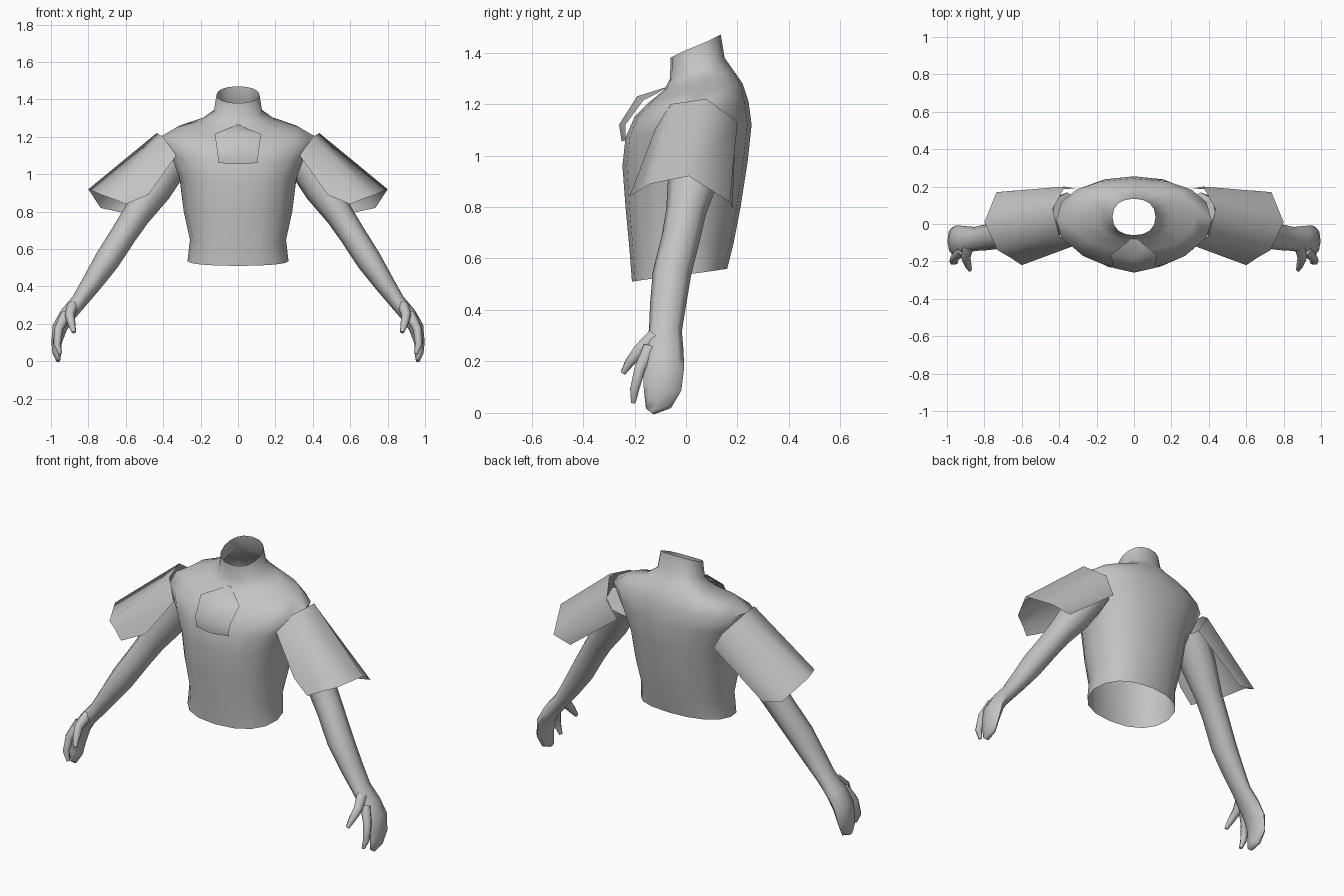
import bpy, math
from mathutils import Vector

cloth = bpy.data.materials.new("plain_grey")
cloth.diffuse_color = (0.55, 0.55, 0.55, 1)


def make(name, verts, faces, mirror=False, angle=75):
    me = bpy.data.meshes.new(name)
    me.from_pydata(verts, [], faces)
    me.materials.append(cloth)
    ob = bpy.data.objects.new(name, me)
    bpy.context.collection.objects.link(ob)
    bpy.ops.object.select_all(action='DESELECT')
    ob.select_set(True)
    bpy.context.view_layer.objects.active = ob
    bpy.ops.object.shade_smooth_by_angle(angle=math.radians(angle))
    if mirror:
        ob.modifiers.new("mirror", 'MIRROR').use_mirror_merge = False
    return ob


def loft(rings, closed=True, caps=False):
    n = len(rings[0])
    verts = [v for r in rings for v in r]
    faces = []
    for i in range(len(rings) - 1):
        for j in range(n if closed else n - 1):
            k = (j + 1) % n
            faces.append((i * n + j, i * n + k, (i + 1) * n + k, (i + 1) * n + j))
    if caps:
        faces.append(tuple(reversed(range(n))))
        faces.append(tuple(range(len(verts) - n, len(verts))))
    return verts, faces


def limb(name, path, sides=8):
    """Tapered tube through (x, y, z, thickness, depth along y)."""
    pts = [Vector(p[:3]) for p in path]
    rings = []
    for i, p in enumerate(path):
        t = (pts[min(i + 1, len(pts) - 1)] - pts[max(i - 1, 0)]).normalized()
        across = Vector((0, 1, 0)).cross(t).normalized()
        depth = t.cross(across).normalized()
        rings.append([pts[i] + across * p[3] * math.cos(a) + depth * p[4] * math.sin(a)
                      for a in (2 * math.pi * k / sides for k in range(sides))])
    return make(name, *loft(rings, caps=True), mirror=True)


# Shirt body, open at hem and neck: front z, side z, back z, half width, front y, back y
levels = [
    (0.51, 0.535, 0.56, 0.27, -0.21, 0.16),
    (0.64, 0.65, 0.66, 0.257, -0.22, 0.185),
    (0.80, 0.80, 0.80, 0.29, -0.235, 0.212),
    (0.96, 0.98, 0.98, 0.313, -0.247, 0.24),
    (1.07, 1.10, 1.12, 0.37, -0.235, 0.255),
    (1.15, 1.20, 1.21, 0.415, -0.20, 0.243),
    (1.21, 1.25, 1.28, 0.33, -0.14, 0.22),
    (1.255, 1.285, 1.33, 0.20, -0.085, 0.185),
    (1.30, 1.33, 1.38, 0.13, -0.062, 0.15),
    (1.38, 1.425, 1.47, 0.115, -0.06, 0.135),
]
rings = []
for zf, zs, zb, rx, yf, yb in levels:
    ring = []
    for k in range(16):
        a = 2 * math.pi * k / 16
        c, s = math.cos(a), math.sin(a)
        x = rx * math.copysign(abs(c) ** 0.88, c)
        u = math.copysign(abs(s) ** 0.88, s)
        mid = (yf + yb) / 2
        y = mid + u * (yb - yf) / 2
        z = zs + abs(s) * ((zb if s > 0 else zf) - zs)
        ring.append((x, y, z))
    rings.append(ring)
make("shirt_body", *loft(rings))

# Loose sleeves, open underneath
shoulder_edge = [(0.48, -0.17, 0.89), (0.33, -0.12, 1.10), (0.40, -0.06, 1.20),
                 (0.435, 0.08, 1.22), (0.37, 0.20, 1.13), (0.31, 0.19, 1.03)]
cuff_edge = [(0.60, -0.22, 0.84), (0.66, -0.18, 0.865), (0.73, -0.14, 0.89),
             (0.80, 0.01, 0.92), (0.735, 0.17, 0.82), (0.62, 0.18, 0.795)]
make("sleeve", *loft([cuff_edge, shoulder_edge], closed=False), mirror=True)

# Raised chest panel
panel = [[(-0.105, -0.235, 1.06), (0, -0.25, 1.055), (0.105, -0.235, 1.06)],
         [(-0.11, -0.235, 1.12), (0, -0.26, 1.12), (0.11, -0.235, 1.12)],
         [(-0.125, -0.165, 1.215), (0, -0.19, 1.23), (0.125, -0.165, 1.215)],
         [(-0.06, -0.115, 1.24), (0, -0.07, 1.268), (0.06, -0.115, 1.24)]]
make("chest_panel", *loft(panel, closed=False))

# Arm running into the palm and joined fingers
limb("arm", [
    (0.35, 0.06, 1.08, 0.10, 0.11), (0.45, 0.03, 0.92, 0.095, 0.10),
    (0.545, 0.0, 0.78, 0.075, 0.078), (0.61, -0.02, 0.68, 0.07, 0.075),
    (0.70, -0.055, 0.54, 0.068, 0.075), (0.78, -0.07, 0.42, 0.055, 0.07),
    (0.85, -0.08, 0.32, 0.043, 0.064), (0.91, -0.085, 0.25, 0.043, 0.075),
    (0.953, -0.085, 0.18, 0.04, 0.078), (0.97, -0.092, 0.10, 0.028, 0.075),
    (0.968, -0.11, 0.045, 0.024, 0.058), (0.962, -0.14, 0.006, 0.012, 0.02)])

# Separate forefinger and thumb
limb("forefinger", [
    (0.92, -0.14, 0.25, 0.03, 0.03), (0.96, -0.18, 0.17, 0.024, 0.024),
    (0.967, -0.20, 0.09, 0.02, 0.02), (0.95, -0.205, 0.04, 0.01, 0.01)], 6)
limb("thumb", [
    (0.885, -0.12, 0.295, 0.03, 0.035), (0.90, -0.18, 0.245, 0.026, 0.028),
    (0.888, -0.22, 0.195, 0.02, 0.02), (0.877, -0.245, 0.155, 0.011, 0.011)], 6)
